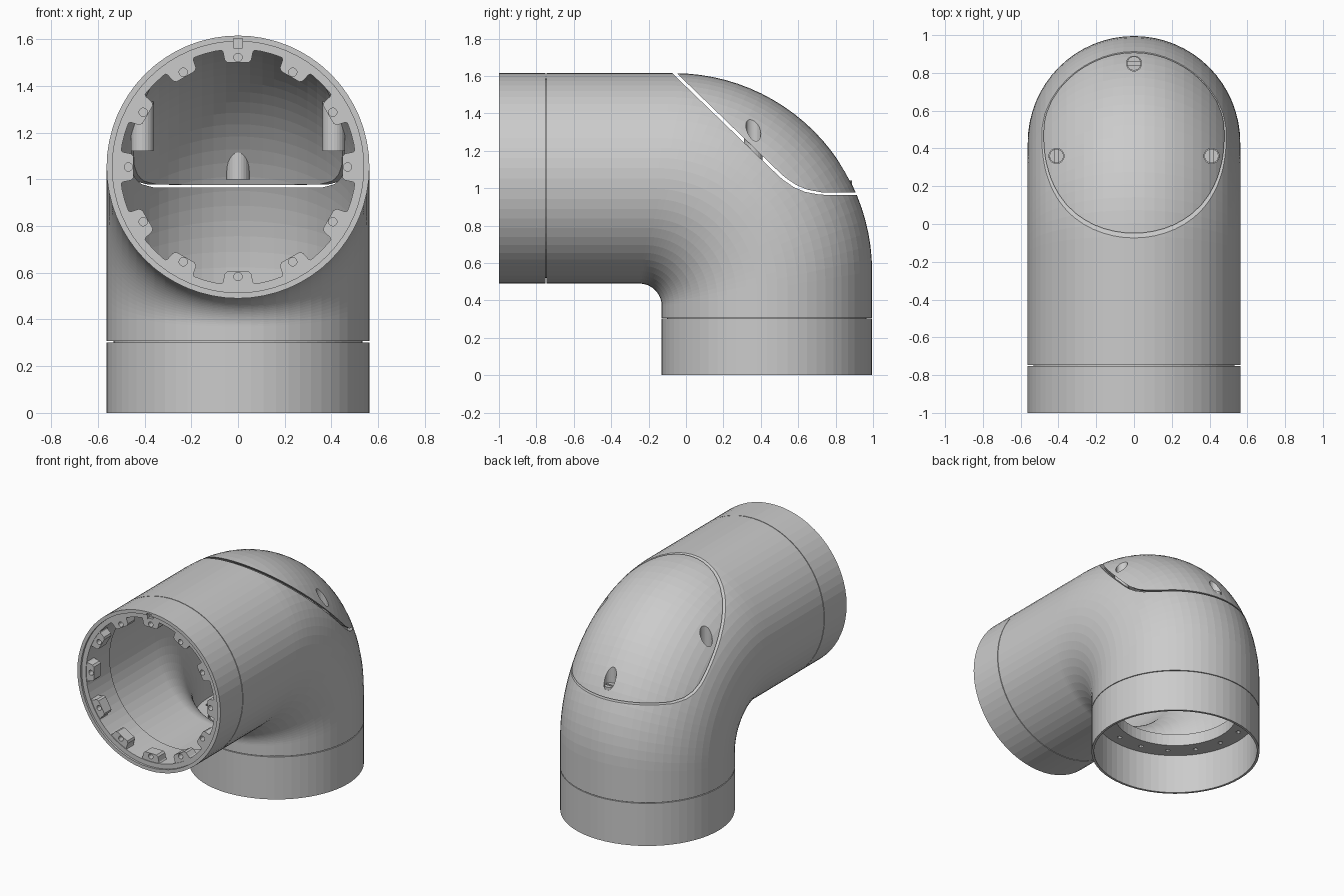
import bpy, bmesh, math
from mathutils import Matrix

if "Cube" in bpy.data.objects:
    bpy.data.objects.remove(bpy.data.objects["Cube"])

N = 64
R = 0.5625          # pipe radius
AY, AZ = 0.4325, 1.0525   # vertical leg axis (y), horizontal leg axis (z)
ANG = [2 * math.pi * i / N for i in range(N)]


def finish(name, bm):
    bmesh.ops.recalc_face_normals(bm, faces=bm.faces)
    me = bpy.data.meshes.new(name)
    bm.to_mesh(me)
    bm.free()
    ob = bpy.data.objects.new(name, me)
    bpy.context.collection.objects.link(ob)
    return ob


def loft(name, rings, wrap=True):
    """Skin a list of point rings; wrap joins last to first, else caps the ends."""
    bm = bmesh.new()
    vs = [[bm.verts.new(p) for p in r] for r in rings]
    m = len(rings[0])
    for k in range(len(vs) if wrap else len(vs) - 1):
        a, b = vs[k], vs[(k + 1) % len(vs)]
        for i in range(m):
            j = (i + 1) % m
            bm.faces.new((a[i], a[j], b[j], b[i]))
    if not wrap:
        bm.faces.new(vs[0])
        bm.faces.new(vs[-1])
    return finish(name, bm)


def revolve(name, profile, axis):
    """Closed (radius, position) profile turned about the front or the bottom leg axis."""
    if axis == 'Y':
        rings = [[(r * math.cos(a), h, AZ + r * math.sin(a)) for a in ANG] for r, h in profile]
    else:
        rings = [[(r * math.cos(a), AY + r * math.sin(a), h) for a in ANG] for r, h in profile]
    return loft(name, rings)


def prism_x(name, pts, w):
    return loft(name, [[(x, y, z) for y, z in pts] for x in (-w, w)], wrap=False)


def cylinder(name, r, x, y, z0, z1, n=24):
    pts = [(r * math.cos(2 * math.pi * i / n), r * math.sin(2 * math.pi * i / n)) for i in range(n)]
    return loft(name, [[(x + px, y + py, z) for px, py in pts] for z in (z0, z1)], wrap=False)


def box(name, lo, hi):
    return prism_x_at(name, lo, hi)


def prism_x_at(name, lo, hi):
    pts = [(lo[1], lo[2]), (hi[1], lo[2]), (hi[1], hi[2]), (lo[1], hi[2])]
    return loft(name, [[(x, y, z) for y, z in pts] for x in (lo[0], hi[0])], wrap=False)


def boolean(ob, tool, op, keep=False):
    mod = ob.modifiers.new(op, 'BOOLEAN')
    mod.operation, mod.object, mod.solver = op, tool, 'EXACT'
    bpy.context.view_layer.objects.active = ob
    bpy.ops.object.modifier_apply(modifier=mod.name)
    if not keep:
        bpy.data.objects.remove(tool)


# Elbow sections between a tight inner fillet and a wide outer arc
def elbow_rings(t):
    pairs = [((-0.747, 0.49 + t), (-0.747, 1.615 - t))]
    for k in range(25):
        a = math.radians(90 * k / 24)
        s, c = math.sin(a), math.cos(a)
        ri, ro = 0.12 + t, 1.06 - t
        pairs.append(((-0.25 + ri * s, 0.37 + ri * c), (-0.065 + ro * s, 0.555 + ro * c)))
    pairs.append(((-0.13 + t, 0.307), (0.995 - t, 0.307)))
    rings = []
    for (y0, z0), (y1, z1) in pairs:
        rings.append([((R - t) * math.cos(a),
                       (y0 + y1) / 2 + (y1 - y0) / 2 * math.sin(a),
                       (z0 + z1) / 2 + (z1 - z0) / 2 * math.sin(a)) for a in ANG])
    return rings


outer = elbow_rings(0)
shell = outer + elbow_rings(0.028)[::-1]
body = loft("elbow_body", shell)
lid = loft("access_lid", shell)
envelope = loft("envelope_helper", outer, wrap=False)

# Split the elbow along the lid line, leaving a narrow open gap
cut = [(-0.28, 1.82), (0.46, 1.105), (0.52, 1.049), (0.58, 1.008), (0.64, 0.983),
       (0.72, 0.968), (1.2, 0.965), (1.2, 1.82)]
boolean(body, prism_x("body_cutter", [(y - .003, z - .003) for y, z in cut], 0.8), 'DIFFERENCE')
boolean(lid, prism_x("lid_cutter", [(y + .009, z + .009) for y, z in cut], 0.8), 'INTERSECT')

# Lid screw holes, bosses and slotted screws: x, y, boss bottom, screw seat
for label, x, y, z0, seat in (("back", 0, 0.85, 1.0, 1.02),
                              ("left", -0.41, 0.36, 1.12, 1.2),
                              ("right", 0.41, 0.36, 1.12, 1.2)):
    boss = cylinder(f"{label}_boss", 0.049, x, y, z0, 1.6)
    boolean(boss, envelope, 'INTERSECT', keep=True)
    hole = cylinder("hole_cutter", 0.04, x, y, seat, 1.8)
    boolean(boss, hole, 'DIFFERENCE', keep=True)
    boolean(lid, hole, 'DIFFERENCE')
    screw = cylinder(f"{label}_screw", 0.037, x, y, seat - 0.005, seat + 0.02)
    dx, dy = (0.05, 0.007) if x == 0 else (0.007, 0.05)
    boolean(screw, box("slot_cutter", (x - dx, y - dy, seat + 0.008),
                       (x + dx, y + dy, seat + 0.05)), 'DIFFERENCE')
bpy.data.objects.remove(envelope)

# Front collar with stepped rim, inner tongue and a key notch on top
front = revolve("front_collar", [(R, -1), (R, -0.752), (0.533, -0.752), (0.533, -0.72),
                                 (0.505, -0.72), (0.505, -0.985), (0.538, -0.985), (0.538, -1)], 'Y')
boolean(front, box("notch_cutter", (-0.02, -1.05, AZ + 0.49), (0.02, -0.96, AZ + 0.55)), 'DIFFERENCE')

# Ring of twelve bolt tabs inside the front collar
half = [(0.08, 0.51), (0.064, 0.492), (0.057, 0.458), (0.045, 0.447)]
outline = half + [(-x, z) for x, z in reversed(half)]
tab = loft("bolt_tab_1", [[(x, y, z) for x, z in outline] for y in (-0.98, -0.9)], wrap=False)
pin = cylinder("tab_hole_cutter", 0.018, 0, 0, -0.03, 0.06, 12)
pin.data.transform(Matrix.Translation((0, -0.98, 0.469)) @ Matrix.Rotation(math.radians(-90), 4, 'X'))
boolean(tab, pin, 'DIFFERENCE')
tab.location.z = AZ
for i in range(1, 12):
    o = tab.copy()
    o.name = f"bolt_tab_{i + 1}"
    o.rotation_euler.y = math.radians(30 * i)
    bpy.context.collection.objects.link(o)

# Thin-walled bottom collar
revolve("bottom_collar", [(R, 0), (R, 0.302), (0.546, 0.302), (0.546, 0)], 'Z')

# Recessed bottom flange with bolt holes and a raised inner lip
flange = revolve("bottom_flange", [(0.55, 0.285), (0.55, 0.302), (0.533, 0.302), (0.533, 0.32), (0.44, 0.32),
                                   (0.44, 0.37), (0.41, 0.37), (0.41, 0.285)], 'Z')
bolts = [cylinder("bolt_cutter", 0.016, 0.48 * math.cos(a), AY + 0.48 * math.sin(a), 0.2, 0.4, 10)
         for a in (2 * math.pi * (i + 0.5) / 16 for i in range(16))]
for b in bolts:
    boolean(flange, b, 'DIFFERENCE')
